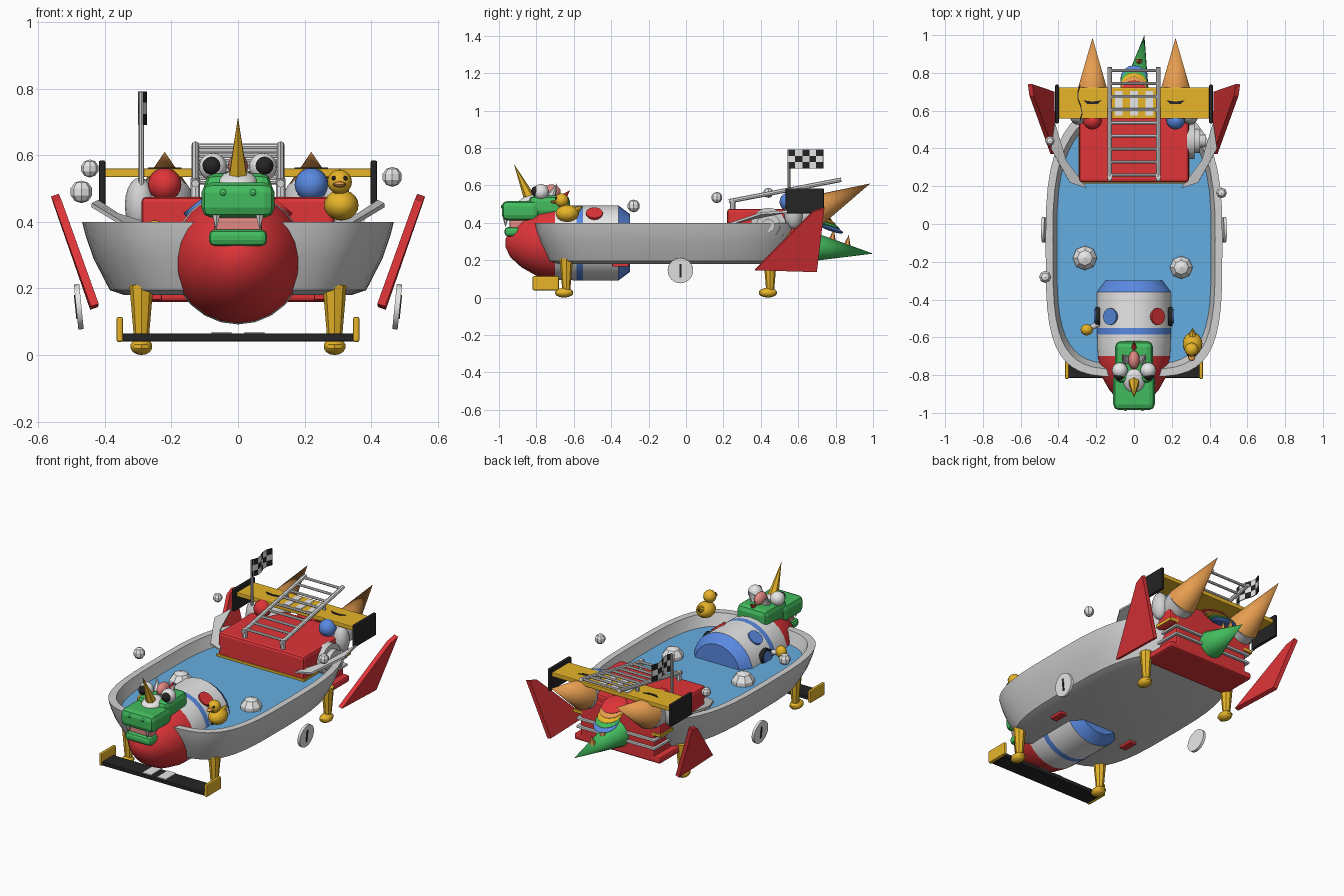
import bpy, bmesh, math
from mathutils import Vector, Matrix

cube = bpy.data.objects.get("Cube")
if cube:
    bpy.data.objects.remove(cube, do_unlink=True)


def material(name, r, g, b):
    m = bpy.data.materials.new(name)
    m.use_nodes = True
    m.diffuse_color = (r, g, b, 1)
    m.node_tree.nodes["Principled BSDF"].inputs["Base Color"].default_value = (r, g, b, 1)
    return m


RED = material("red", .74, .035, .04)
GOLD = material("gold", .8, .46, .022)
ORANGE = material("orange", .8, .34, .08)
GREEN = material("green", .055, .5, .11)
BLUE = material("blue", .1, .25, .75)
WATER = material("water_blue", .13, .42, .75)
GREY = material("enamel_grey", .64, .64, .64)
WHITE = material("white", .84, .84, .84)
BLACK = material("black", .018, .018, .018)
PINK = material("pink", .76, .25, .23)


def finish(bm, name, mats, smooth=True, bevel=0):
    bmesh.ops.recalc_face_normals(bm, faces=bm.faces)
    me = bpy.data.meshes.new(name)
    bm.to_mesh(me)
    bm.free()
    for m in mats if isinstance(mats, list) else [mats]:
        me.materials.append(m)
    if smooth:
        me.shade_smooth()
        me.set_sharp_from_angle(angle=math.radians(35))
    ob = bpy.data.objects.new(name, me)
    bpy.context.scene.collection.objects.link(ob)
    if bevel:
        mod = ob.modifiers.new("bevel", "BEVEL")
        mod.width, mod.segments = bevel, 2
    return ob


def box(name, mat, at, size, bevel=0):
    bm = bmesh.new()
    mx = Matrix.Translation(at) @ Matrix.Diagonal((*size, 1))
    bmesh.ops.create_cube(bm, size=1, matrix=mx)
    return finish(bm, name, mat, False, bevel)


def ball(name, mat, at, radii, tilt=0, seg=16):
    bm = bmesh.new()
    if not isinstance(radii, tuple):
        radii = (radii,) * 3
    mx = Matrix.Translation(at) @ Matrix.Rotation(tilt, 4, 'X') @ Matrix.Diagonal((*radii, 1))
    bmesh.ops.create_uvsphere(bm, u_segments=seg, v_segments=seg // 2 + 2, radius=1, matrix=mx)
    return finish(bm, name, mat)


def rod(name, mat, start, end, r1, r2=None, seg=16):
    a, b = Vector(start), Vector(end)
    d = b - a
    mx = Matrix.Translation((a + b) / 2) @ d.to_track_quat('Z', 'Y').to_matrix().to_4x4()
    bm = bmesh.new()
    bmesh.ops.create_cone(bm, cap_ends=True, segments=seg, radius1=r1,
                          radius2=r1 if r2 is None else r2, depth=d.length, matrix=mx)
    return finish(bm, name, mat)


def plate(name, mat, points, thick):
    bm = bmesh.new()
    bm.faces.new([bm.verts.new(p) for p in points])
    ob = finish(bm, name, mat, False)
    mod = ob.modifiers.new("thickness", "SOLIDIFY")
    mod.thickness, mod.offset = thick, 0
    return ob


def loft(name, mats, rings, rule=None):
    bm = bmesh.new()
    loops = [[bm.verts.new(p) for p in ring] for ring in rings]
    n = len(loops[0])
    for k in range(len(loops) - 1):
        for i in range(n):
            j = (i + 1) % n
            bm.faces.new((loops[k][i], loops[k][j], loops[k + 1][j], loops[k + 1][i]))
    bm.faces.new(loops[0])
    bm.faces.new(loops[-1])
    if rule:
        for f in bm.faces:
            f.material_index = rule(f.calc_center_median())
    return finish(bm, name, mats)


# Bathtub and water: squarer at the front, rounder at the rear
def tub_ring(a, b, z, n=48):
    ring = []
    for i in range(n):
        c, s = math.cos(math.tau * i / n), math.sin(math.tau * i / n)
        power = 2 / (2.8 if s > 0 else 3.9)
        ring.append((a * math.copysign(abs(c) ** power, c),
                     -.08 + b * math.copysign(abs(s) ** power, s), z))
    return ring


loft("bathtub", GREY, [tub_ring(*r) for r in (
    (.34, .61, .18), (.385, .655, .195), (.434, .7, .29), (.458, .722, .36), (.468, .73, .4),
    (.43, .69, .4), (.4, .65, .3), (.36, .62, .22))])
loft("water", WATER, [tub_ring(.408, .66, .325), tub_ring(.41, .662, .33)])

# Rocket lying in the front of the tub
profile = [(-.965, .02), (-.94, .075), (-.88, .13), (-.8, .175), (-.7, .196),
           (-.585, .2), (-.55, .2), (-.36, .2), (-.3, .155)]


def rocket_colour(c):
    if c.y < -.7:
        return 0
    return 2 if c.y > -.36 or -.585 < c.y < -.55 else 1


loft("rocket", [RED, WHITE, BLUE],
     [[(r * math.cos(math.tau * i / 24), y, .292 + r * math.sin(math.tau * i / 24))
       for i in range(24)] for y, r in profile], rocket_colour)
for s, col in ((-1, BLUE), (1, RED)):
    out = Vector((s * .62, 0, .78))
    hub = Vector((0, -.49, .292))
    rod("rocket_window", col, hub + out * .18, hub + out * .208, .045)
    rod("side_port", BLACK, (s * .18, -.49, .35), (s * .205, -.49, .35), .05)
    rod("side_port_lens", BLUE, (s * .2, -.49, .35), (s * .212, -.49, .35), .038)
    box("rocket_fin", RED, (s * .25, -.35, .18), (.045, .09, .03), .005)
rod("tap_pipe", GREY, (-.19, -.53, .36), (-.25, -.56, .37), .015)
ball("tap_knob", GOLD, (-.25, -.56, .37), (.033, .03, .035))

# Dragon head on the nose
box("snout", GREEN, (0, -.885, .465), (.22, .2, .105), .03)
box("skull", GREEN, (0, -.73, .49), (.2, .22, .11), .03)
box("lower_jaw", GREEN, (0, -.895, .352), (.175, .15, .05), .018)
box("tongue", PINK, (0, -.88, .39), (.145, .13, .05), .01)
ball("forehead_patch", WHITE, (0, -.83, .52), (.058, .07, .03), .3)
rod("horn", GOLD, (0, -.835, .53), (0, -.92, .715), .032, 0, 6)
ball("head_tuft", PINK, (0, -.72, .565), (.03, .05, .04))
rod("neck_spine", RED, (0, -.66, .53), (0, -.62, .575), .02, 0, 6)
for s in (-1, 1):
    ball("eye", WHITE, (s * .075, -.775, .565), .042)
    ball("pupil", BLACK, (s * .079, -.8, .568), .028)
    ball("nostril", GREEN, (s * .045, -.978, .487), .012, 0, 8)
    rod("tooth", WHITE, (s * .065, -.965, .42), (s * .065, -.965, .375), .013, 0, 6)
    rod("ear", WHITE, (s * .04, -.72, .54), (s * .065, -.69, .61), .025, 0, 8)

# Feet and front wing
for s in (-1, 1):
    for y in (-.64, .45):
        rod("tub_leg", GOLD, (s * .29, y, .035), (s * .29, y, .21), .021, .036, 8)
        ball("tub_foot", GOLD, (s * .29, y - .012, .026), (.035, .05, .026), 0, 10)
    box("front_wing_end", GOLD, (s * .355, -.75, .077), (.02, .14, .076), .007)
    plate("front_wing_stripe", WHITE, [(s * .02, -.81, .067), (s * .08, -.81, .067),
                                       (s * .08, -.71, .067), (s * .02, -.71, .067)], .006)
box("front_wing", BLACK, (0, -.76, .053), (.71, .11, .024), .004)

# Rear engine box
box("engine_box", RED, (0, .44, .395), (.58, .44, .16), .015)
box("engine_base", RED, (0, .56, .3), (.5, .21, .275), .015)
box("engine_floor", RED, (0, .55, .18), (.58, .23, .04), .012)
box("engine_trim", GOLD, (0, .44, .335), (.59, .45, .018))
for z in (.25, .3):
    box("rear_rail", GREY, (0, .57, z), (.53, .22, .015), .004)

# Rear wing, boosters, side fins and scoops
box("rear_wing", GOLD, (0, .64, .547), (.8, .165, .026), .004)
for x in (-.08, 0, .08):
    box("wing_stripe", WHITE, (x, .64, .56), (.04, .13, .006))
for s, col in ((-1, RED), (1, BLUE)):
    box("rear_wing_end", BLACK, (s * .408, .635, .517), (.02, .205, .135), .006)
    plate("wing_mark", BLACK, [(s * .22 + dx, y, .561) for dx, y in (
        (-.05, .655), (0, .648), (.05, .655), (.025, .634), (-.025, .634))], .004)
    rod("booster_body", GREY, (s * .22, .45, .37), (s * .22, .68, .46), .06, .088, 20)
    rod("booster_cone", ORANGE, (s * .22, .68, .46), (s * .22, .985, .61), .088, 0, 20)
    ball("booster_ball", col, (s * .22, .55, .512), .05)
    ball("booster_dome", GREY, (s * .295, .575, .45), (.045, .05, .083))
    plate("side_fin", RED, [(s * .43, .37, .15), (s * .432, .7, .14),
                            (s * .55, .74, .48), (s * .542, .68, .462)], .025)
    plate("scoop", GREY, [(s * .25, .19, .385), (s * .34, .22, .39), (s * .44, .4, .45),
                          (s * .42, .54, .46), (s * .36, .34, .42)], .012)
for i in range(3):
    rod("exhaust_ring", GREY, (.28, .44, .385), (.32 + i * .03, .44, .385), .095 - i * .03, None, 20)


# Ladder
def slope(x, t):
    return Vector((x, .23 + .6 * t, .515 + .115 * t))


for s in (-1, 1):
    rod("ladder_rail", WHITE, slope(s * .128, 0), slope(s * .128, 1), .012, None, 8)
    rod("ladder_foot", WHITE, (s * .128, .25, .47), (s * .128, .25, .53), .014, None, 8)
    rod("ladder_prop", WHITE, (s * .128, .65, .55), slope(s * .128, .7), .01, None, 8)
for i in range(9):
    t = .05 + i * .115
    rod("ladder_rung", WHITE, slope(-.128, t), slope(.128, t), .008, None, 8)

# Tail with spines and rainbow mane
rod("tail", GREEN, (0, .655, .274), (.055, 1, .235), .083, 0, 16)
for y, x, z in ((.78, .015, .31), (.86, .028, .28)):
    rod("tail_spine", ORANGE, (x, y, z - .01), (x, y + .01, z + .055), .022, 0, 6)
for i, col in enumerate((RED, ORANGE, GOLD, GREEN, BLUE)):
    ball("mane_band", col, (0, .69 + i * .02, .46 - i * .022), (.072, .075, .015), -.35)

# Chequered flag
rod("flag_pole", GREY, (-.29, .55, .45), (-.29, .55, .79), .008, None, 8)
bm = bmesh.new()
cols, rows = 5, 3
grid = [[bm.verts.new((-.29 + .012 * math.sin(i * 1.3), .545 + .19 * i / cols, .69 + .102 * j / rows))
         for j in range(rows + 1)] for i in range(cols + 1)]
for i in range(cols):
    for j in range(rows):
        f = bm.faces.new((grid[i][j], grid[i + 1][j], grid[i + 1][j + 1], grid[i][j + 1]))
        f.material_index = (i + j) % 2
flag = finish(bm, "flag", [BLACK, WHITE], False)
flag.modifiers.new("thickness", "SOLIDIFY").thickness = .006

# Rubber duck on the rim
ball("duck_body", GOLD, (.31, -.635, .45), (.052, .062, .046))
ball("duck_head", GOLD, (.305, -.665, .52), .037)
rod("duck_tail", GOLD, (.31, -.6, .46), (.31, -.55, .49), .03, 0, 8)
ball("duck_beak", ORANGE, (.305, -.705, .512), (.02, .022, .009), 0, 8)
for s in (-1, 1):
    ball("duck_eye", BLACK, (.305 + s * .017, -.694, .531), .007, 0, 8)

# Side discs, leaning outward
for s in (-1, 1):
    c = Vector((s * .478, -.03, .145))
    n = Vector((s, 0, -.1)).normalized()
    rod("side_disc", WHITE, c - n * .008, c + n * .008, .068, None, 24)
    up = Vector((s * .1, 0, 1)).normalized() * .036
    side = Vector((0, .006, 0))
    p = c + n * .009
    plate("disc_mark", BLACK, [p - up - side, p - up + side, p + up + side, p + up - side], .004)

# Faceted bubbles
for x, y, z, r in ((-.47, -.28, .49, .034), (.463, .165, .535, .03), (-.445, .44, .56, .027),
                   (-.26, -.18, .33, .068), (.25, -.23, .33, .064)):
    bm = bmesh.new()
    bmesh.ops.create_uvsphere(bm, u_segments=8, v_segments=5, radius=r,
                              matrix=Matrix.Translation((x, y, z)))
    finish(bm, "bubble", WHITE, False)
